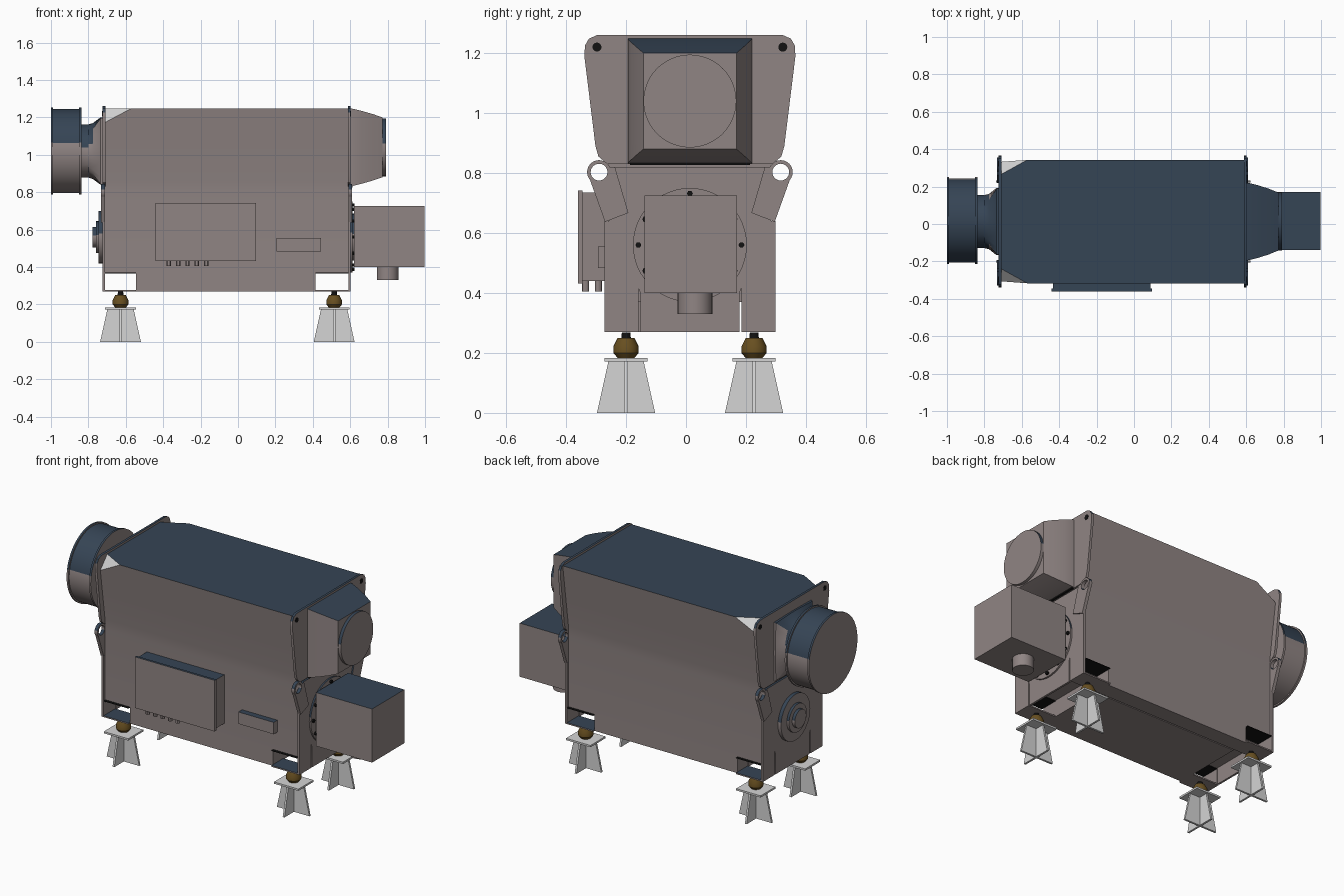
import bpy, bmesh, math
from mathutils import Vector as V

if "Cube" in bpy.data.objects:
    bpy.data.objects.remove(bpy.data.objects["Cube"])

CY = 0.013  # centre line of the unit


def mat(name, r, g, b):
    m = bpy.data.materials.new(name)
    m.diffuse_color = (r, g, b, 1)
    m.use_nodes = True
    m.node_tree.nodes["Principled BSDF"].inputs["Base Color"].default_value = m.diffuse_color
    return m


GREY = mat("warm grey paint", .28, .235, .23)
BLUE = mat("dark blue paint", .036, .058, .09)
BLACK = mat("black rubber", .006, .006, .006)
BROWN = mat("brown spring", .14, .08, .015)
PALE = mat("pale grey steel", .66, .66, .66)


def finish(name, bm, color):
    """Grey parts carry blue paint on every upward face."""
    bmesh.ops.recalc_face_normals(bm, faces=bm.faces)
    me = bpy.data.meshes.new(name)
    me.materials.append(color)
    if color is GREY:
        me.materials.append(BLUE)
        me.materials.append(PALE)
        for f in bm.faces:
            if f.material_index == 0 and f.normal.z > .18:
                f.material_index = 1
    bm.to_mesh(me)
    bm.free()
    ob = bpy.data.objects.new(name, me)
    bpy.context.collection.objects.link(ob)
    bpy.context.view_layer.objects.active = ob
    ob.select_set(True)
    bpy.ops.object.shade_smooth_by_angle(angle=math.radians(30))
    ob.select_set(False)
    return ob


def loft_bm(rings, closed=False):
    bm = bmesh.new()
    vs = [[bm.verts.new(p) for p in r] for r in rings]
    n = len(vs[0])
    pairs = list(zip(vs, vs[1:] + vs[:1])) if closed else list(zip(vs, vs[1:]))
    for a, b in pairs:
        for i in range(n):
            j = (i + 1) % n
            bm.faces.new((a[i], a[j], b[j], b[i]))
    if not closed:
        bm.faces.new(vs[0])
        bm.faces.new(vs[-1])
    return bm


def loft(name, rings, color=GREY, closed=False):
    return finish(name, loft_bm(rings, closed), color)


def box(name, x0, x1, y0, y1, z0, z1, color=GREY):
    return loft(name, [[(x, y0, z0), (x, y1, z0), (x, y1, z1), (x, y0, z1)]
                       for x in (x0, x1)], color)


def plate(name, pts, x0, x1, color=GREY):
    return loft(name, [[(x, y, z) for y, z in pts] for x in (x0, x1)], color)


def mirrored(half):
    """Full outline from its +y half, given from bottom to top."""
    return [(CY + y, z) for y, z in half] + [(CY - y, z) for y, z in reversed(half)]


def turn_x(name, prof, y, z, color=GREY, n=48, closed=False):
    """Round part along x from (x, radius) pairs."""
    return loft(name, [[(x, y + r * math.cos(t), z + r * math.sin(t))
                        for t in (2 * math.pi * i / n for i in range(n))]
                       for x, r in prof], color, closed)


def turn_z(name, prof, x, y, color=GREY, n=24):
    return loft(name, [[(x + r * math.cos(t), y + r * math.sin(t), z)
                        for t in (2 * math.pi * i / n for i in range(n))]
                       for z, r in prof], color)


def square_round(name, rings, z, color=GREY, n=48):
    """Duct along x, rings of (x, half width, half height, squareness)."""
    out = []
    for x, w, h, q in rings:
        ring = []
        for i in range(n):
            t = 2 * math.pi * i / n
            c, s = math.cos(t), math.sin(t)
            k = 1 + q * (1 / max(abs(c), abs(s)) - 1)
            ring.append((x, CY + w * c * k, z + h * s * k))
        out.append(ring)
    return loft(name, out, color)


# Main casing: flared walls, two cut roof corners at the drum end
outline = mirrored([(.27, .37), (.27, .8), (.275, .86), (.302, 1.05), (.33, 1.248)])
bm = loft_bm([[(x, y, z) for y, z in outline] for x in (-.712, .59)])
bmesh.ops.recalc_face_normals(bm, faces=bm.faces)
for s in (-1, 1):
    a = V((-.57, CY + s * .33, 1.248))
    b = V((-.715, CY + s * .25, 1.248))
    c = V((-.715, CY + s * .32, 1.17))
    no = (b - a).cross(c - a).normalized()
    if no.z < 0:
        no = -no
    cut = bmesh.ops.bisect_plane(bm, geom=bm.verts[:] + bm.edges[:] + bm.faces[:],
                                 plane_co=a, plane_no=no, clear_outer=True)
    edges = [e for e in cut["geom_cut"] if isinstance(e, bmesh.types.BMEdge)]
    for f in bmesh.ops.holes_fill(bm, edges=edges)["faces"]:
        f.material_index = 2
finish("casing", bm, GREY)

# Belly between the corner pockets, and the pocket floors
box("belly", -.545, .415, CY - .27, CY + .165, .27, .372)
box("belly_side_skirt", -.545, .415, CY + .172, CY + .27, .27, .372)
for x0, x1 in ((-.712, -.545), (.415, .59)):
    for s in (-1, 1):
        y0, y1 = sorted((CY + s * .172, CY + s * .285))
        box("pocket_floor", x0, x1, y0, y1, .27, .278)
        box("pocket_ceiling", x0, x1, y0, y1, .366, .3695, BLACK)

# End plates, lifting lugs and corner holes at both ends
upper = [(.275, .83), (.305, .855), (.315, .89), (.352, 1.19), (.35, 1.225),
         (.337, 1.248), (.31, 1.26)]
for x, d in ((-.712, -1), (.59, 1)):
    x1 = x + d * .012
    x2 = x + d * .02
    plate("upper_end_plate", mirrored(upper), x - d * .003, x1)
    plate("lower_end_plate", mirrored([(.165, .27), (.165, .4), (.27, .64), (.255, .82)]), x, x1)
    for s in (-1, 1):
        plate("end_plate_foot", [(CY + s * a, b) for a, b in
              ((.172, .27), (.285, .27), (.285, .64), (.172, .64))], x, x1)
        plate("lug_strap", [(CY + s * a, b) for a, b in
              ((.25, .82), (.205, .667), (.283, .637), (.336, .785), (.31, .775),
               (.282, .775), (.27, .8), (.272, .82))], x, x2)
        turn_x("lug_ring", [(x, .04), (x2, .04), (x2, .028), (x, .028)],
               CY + s * .303, .803, n=24, closed=True)
        turn_x("corner_hole", [(x1, .015), (x1 + d * .002, .015)],
               CY + s * .31, 1.22, BLACK, 20)

# Outlet duct at the +x end
square_round("outlet_hood", [(.59, .207, .21, 1), (.61, .207, .207, 1), (.66, .195, .195, 1),
                             (.72, .176, .178, 1), (.772, .155, .16, 1)], 1.04)
turn_x("outlet_flange", [(.768, .155), (.79, .155)], CY, 1.04)
box("hood_lower_seam", .60, .612, CY - .2, CY + .2, .826, .834, BLACK)

# Inlet neck and drum at the -x end
square_round("inlet_neck", [(-.715, .18, .18, 1), (-.735, .18, .18, .9), (-.775, .148, .15, .3),
                            (-.80, .142, .142, 0), (-.85, .142, .142, 0)], 1.02)
turn_x("inlet_drum", [(-1, .23), (-1, .233), (-.988, .233), (-.988, .225), (-.85, .225),
                      (-.85, .233), (-.838, .233), (-.838, .14)], CY + .005, 1.02, n=64)

# Burner: flange, bolts, box and fuel spigot
turn_x("burner_flange", [(.59, .19), (.612, .19)], CY, .56)
turn_x("burner_collar", [(.61, .125), (.63, .125)], CY, .56)
for i in range(12):
    t = math.pi * i / 6
    turn_x("flange_bolt", [(.61, .01), (.624, .01)],
           CY + .172 * math.cos(t), .56 + .172 * math.sin(t), BLACK, 6)
box("burner_box", .62, .997, -.139, .17, .40, .725)
turn_z("burner_spigot", [(.33, .058), (.41, .058)], .8, .03)

# Inspection cover at the drum end
turn_x("inspection_cover", [(-.712, .14), (-.745, .14), (-.745, .085), (-.76, .085),
                            (-.76, .055), (-.778, .055)], CY, .56)

# Control cabinet with cable glands, and the small plate box
box("control_cabinet", -.432, .088, -.352, CY - .26, .44, .735)
box("cabinet_door", -.44, .096, -.36, -.345, .432, .742)
for i in range(5):
    for y in (-.335, -.292):
        turn_z("cable_gland", [(.405, .012), (.445, .012)], -.37 + .05 * i, y, n=12)
box("small_plate_box", .207, .445, -.293, CY - .26, .483, .555)

# Four stands: crossed fins, top plate, spring mount and stud
for x in (-.628, .514):
    for y in (-.2, .227):
        fin = [(.097, 0), (.058, .175)]
        prof = [(y + a, z) for a, z in fin] + [(y - a, z) for a, z in reversed(fin)]
        plate("stand_fin_across", prof, x - .006, x + .006, PALE)
        fin = [(.109, 0), (.07, .175)]
        prof = [(x + a, z) for a, z in fin] + [(x - a, z) for a, z in reversed(fin)]
        loft("stand_fin_along", [[(a, yy, z) for a, z in prof] for yy in (y - .006, y + .006)], PALE)
        box("stand_top", x - .082, x + .082, y - .072, y + .072, .172, .183, PALE)
        turn_z("spring_mount", [(.183, .028), (.2, .042), (.222, .042), (.25, .028)], x, y, BROWN)
        turn_z("mount_stud", [(.25, .016), (.268, .014)], x, y, BLACK, 12)
